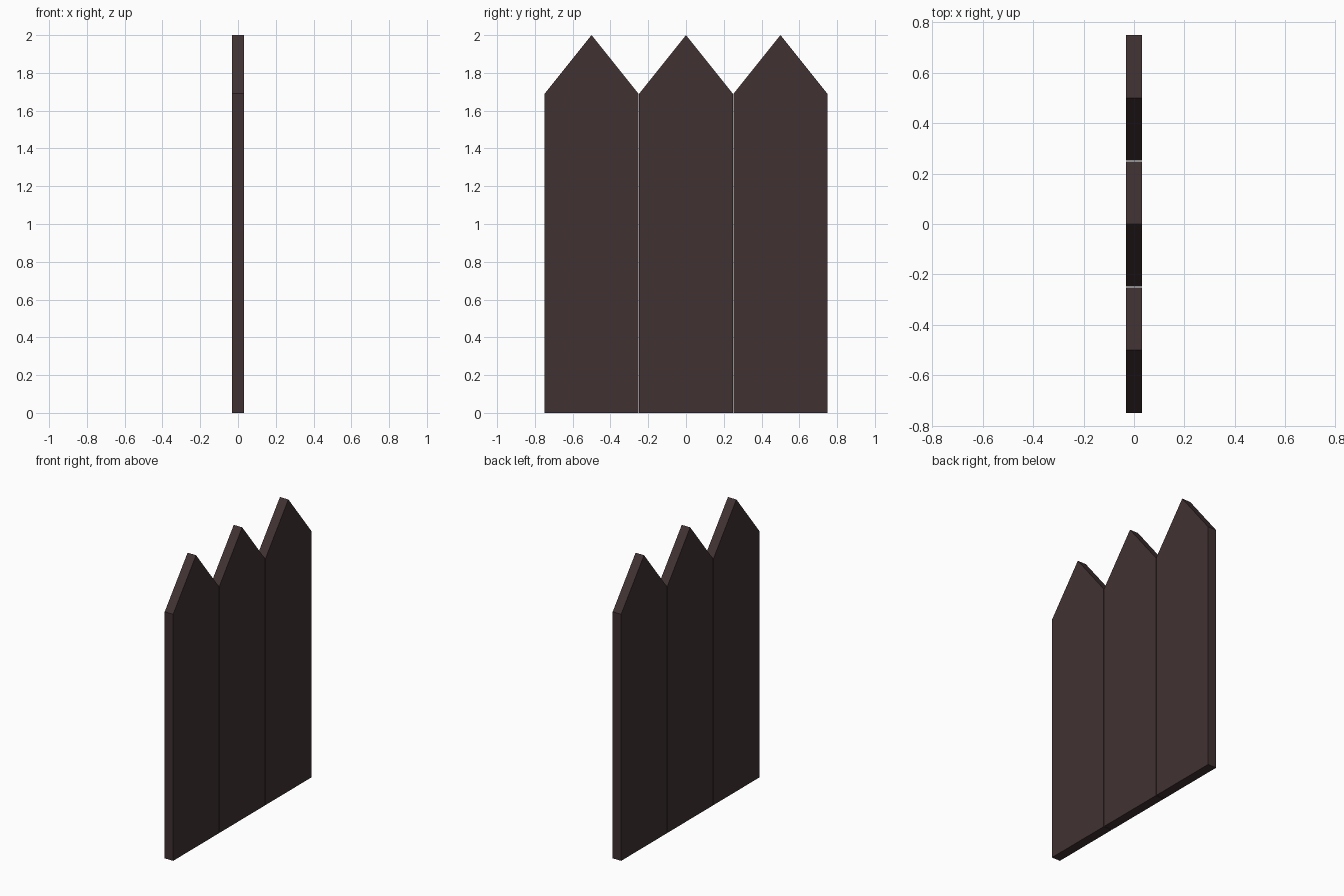
import bpy, bmesh

if "Cube" in bpy.data.objects:
    bpy.data.objects.remove(bpy.data.objects["Cube"])

# Dark brown painted wood
wood = bpy.data.materials.new("dark_brown_wood")
wood.diffuse_color = (0.052, 0.031, 0.032, 1.0)
wood.use_nodes = True
wood.node_tree.nodes["Principled BSDF"].inputs["Base Color"].default_value = wood.diffuse_color

HALF_T = 0.032     # half thickness
PITCH = 0.5        # spacing of pickets
HALF_W = 0.248     # half width, leaving a hairline gap
SHOULDER, TIP = 1.69, 2.0


def picket(name, y):
    """Pointed board: pentagon profile extruded through its thickness."""
    profile = [(-HALF_W, 0), (HALF_W, 0), (HALF_W, SHOULDER), (0, TIP), (-HALF_W, SHOULDER)]
    bm = bmesh.new()
    face = bm.faces.new([bm.verts.new((-HALF_T, py, pz)) for py, pz in profile])
    ext = bmesh.ops.extrude_face_region(bm, geom=[face])
    verts = [v for v in ext["geom"] if isinstance(v, bmesh.types.BMVert)]
    bmesh.ops.translate(bm, verts=verts, vec=(2 * HALF_T, 0, 0))
    bmesh.ops.recalc_face_normals(bm, faces=bm.faces[:])
    mesh = bpy.data.meshes.new(name)
    bm.to_mesh(mesh)
    bm.free()
    mesh.materials.append(wood)
    obj = bpy.data.objects.new(name, mesh)
    obj.location.y = y
    bpy.context.collection.objects.link(obj)


# Three pickets side by side
for i, side in enumerate(("front", "middle", "back")):
    picket(f"{side}_picket", (i - 1) * PITCH)
